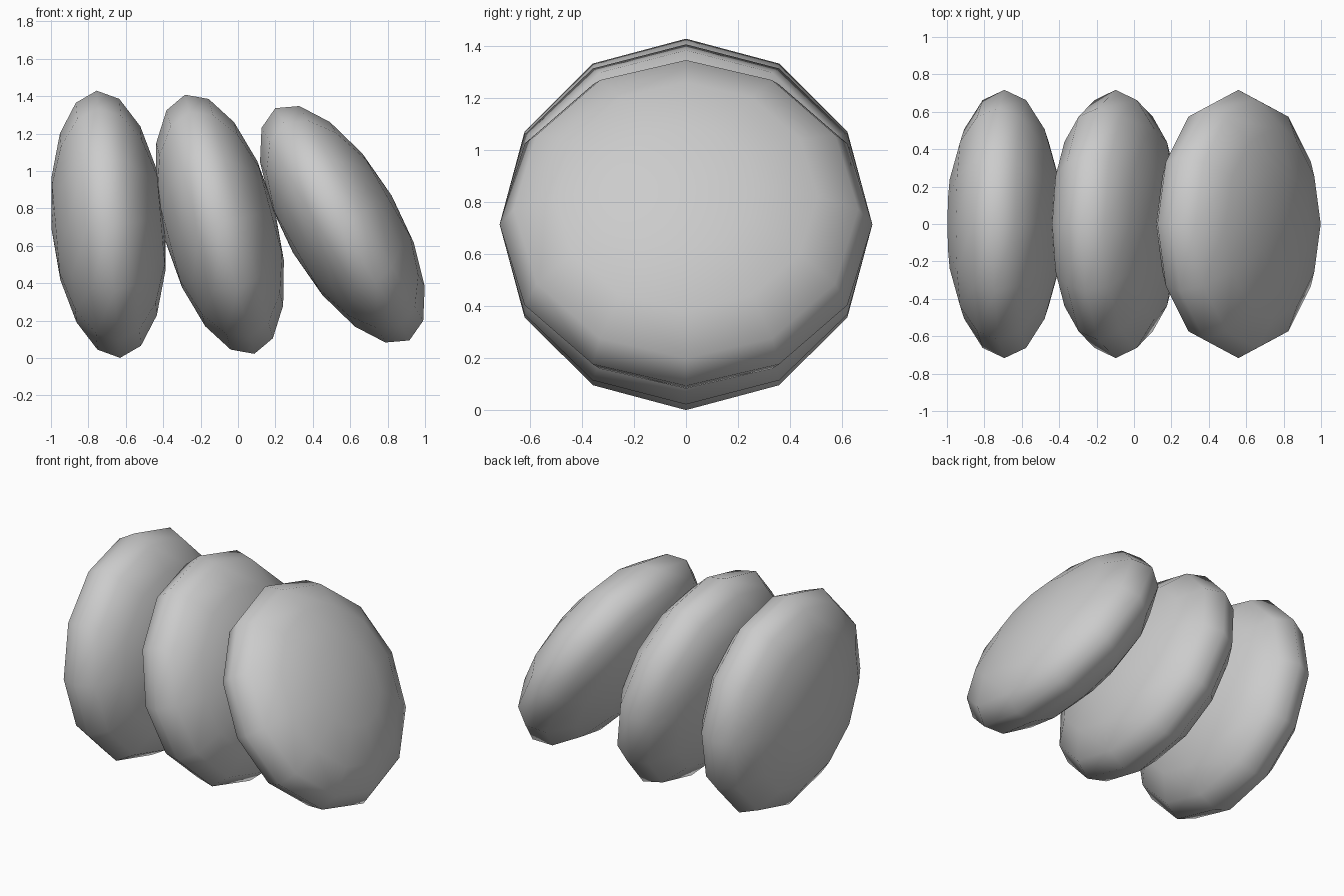
import bpy
import math

if "Cube" in bpy.data.objects:
    bpy.data.objects.remove(bpy.data.objects["Cube"])

RADIUS, HALF_THICK, CENTRE_Z = 0.717, 0.305, 0.715


def disc(name, x, lean):
    """Flattened sphere, its pole along x, top leaning towards -x by lean degrees."""
    bpy.ops.mesh.primitive_uv_sphere_add(
        segments=12, ring_count=8, radius=1,
        location=(x, 0, CENTRE_Z),
        rotation=(0, math.radians(90 - lean), 0))
    ob = bpy.context.object
    ob.name = name
    ob.scale = (RADIUS, RADIUS, HALF_THICK)
    bpy.ops.object.transform_apply(location=False, rotation=True, scale=True)
    bpy.ops.object.shade_smooth()


# Three discs leaning progressively further
for name, x, lean in (("left_disc", -0.693, 5),
                      ("middle_disc", -0.098, 15),
                      ("right_disc", 0.558, 30)):
    disc(name, x, lean)
